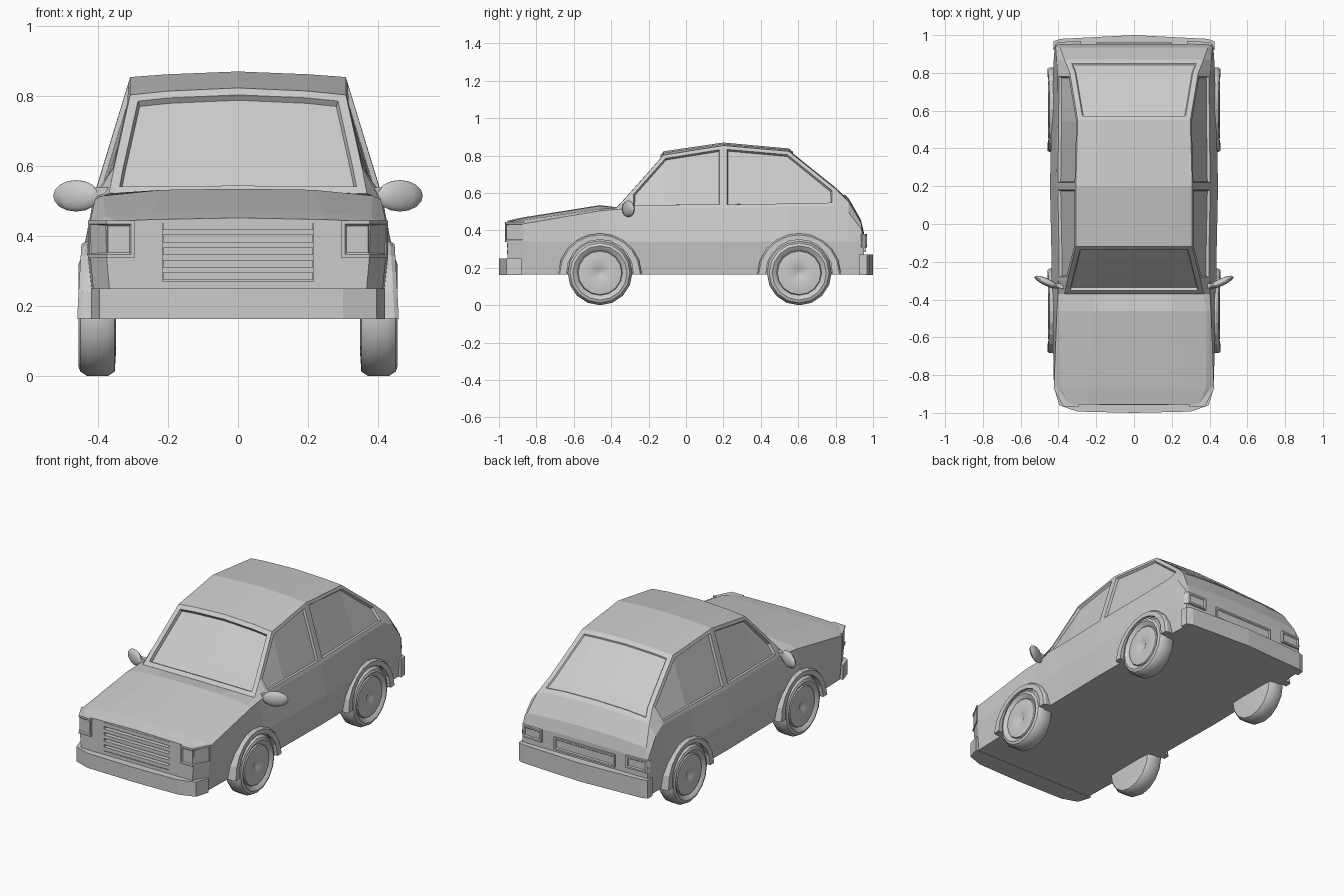
import bpy, bmesh, math
from mathutils import Matrix, Vector

if "Cube" in bpy.data.objects:
    bpy.data.objects.remove(bpy.data.objects["Cube"])


def finish(bm, name, mirror=False, smooth=False):
    bmesh.ops.recalc_face_normals(bm, faces=bm.faces)
    mesh = bpy.data.meshes.new(name)
    bm.to_mesh(mesh)
    bm.free()
    ob = bpy.data.objects.new(name, mesh)
    bpy.context.collection.objects.link(ob)
    if smooth:
        bpy.ops.object.select_all(action='DESELECT')
        ob.select_set(True)
        bpy.context.view_layer.objects.active = ob
        bpy.ops.object.shade_smooth_by_angle(angle=math.radians(35))
    if mirror:
        m = ob.modifiers.new("mirror", 'MIRROR')
        m.use_mirror_merge = False
    return ob


def loft(bm, rings):
    """Skin closed rings, cap both ends, return the face grid."""
    vs = [[bm.verts.new(p) for p in r] for r in rings]
    n = len(rings[0])
    grid = [[bm.faces.new((a[j], a[(j + 1) % n], b[(j + 1) % n], b[j])) for j in range(n)]
            for a, b in zip(vs, vs[1:])]
    bm.faces.new(vs[0])
    bm.faces.new(vs[-1])
    bmesh.ops.recalc_face_normals(bm, faces=bm.faces)
    return grid


def recess(bm, faces, margin, depth):
    bmesh.ops.inset_region(bm, faces=faces, thickness=margin, use_even_offset=True)
    bmesh.ops.inset_region(bm, faces=faces, thickness=0.005, depth=-depth, use_even_offset=True)


def prism(name, plan, z0, z1, mirror=False, panels=()):
    bm = bmesh.new()
    grid = loft(bm, [[(x, y, z) for x, y in plan] for z in (z0, z1)])
    if panels:
        recess(bm, [grid[0][j] for j in panels], 0.01, 0.006)
    return finish(bm, name, mirror)


def both_sides(half):
    return half + [(-x, y) for x, y in reversed(half) if x > 0]


def box(name, x0, x1, y0, y1, z0, z1, mirror=False):
    return prism(name, [(x0, y0), (x1, y0), (x1, y1), (x0, y1)], z0, z1, mirror)


# Body shell: y, sill x, flank x, belt x/z, roof edge x/z, crease x/z, centre z
stations = [
    (-.955, .36, .375, .378, .43, .345, .443, .25, .447, .452),
    (-.87, .405, .422, .424, .435, .38, .455, .245, .466, .47),
    (-.46, .415, .432, .408, .505, .385, .515, .215, .532, .535),
    (-.37, .417, .434, .402, .512, .368, .522, .205, .523, .524),
    (-.30, .418, .436, .402, .518, .353, .600, .20, .607, .608),
    (-.12, .42, .438, .404, .518, .308, .803, .20, .814, .823),
    (.20, .425, .445, .410, .520, .308, .854, .20, .862, .870),
    (.55, .42, .437, .406, .525, .298, .823, .20, .831, .838),
    (.80, .415, .428, .404, .530, .340, .622, .20, .634, .638),
    (.87, .413, .425, .410, .495, .368, .553, .20, .567, .571),
    (.935, .41, .420, .415, .410, .392, .443, .20, .455, .458),
    (.952, .405, .415, .408, .36, .39, .375, .20, .385, .386),
]
rings = []
for y, xs, xf, xb, zb, xe, ze, xc, zc, zt in stations:
    half = [(xs, .165), (xf, .34), (xb, zb), (xe, ze), (xc, zc), (0, zt)]
    rings.append([(x, y, z) for x, z in both_sides(half)])
bm = bmesh.new()
g = loft(bm, rings)
recess(bm, [g[i][j] for i in (3, 4) for j in range(3, 7)], 0.026, 0.018)   # windscreen
recess(bm, [g[i][j] for i in (7, 8) for j in range(3, 7)], 0.028, 0.007)   # rear window
for j in (2, 7):                                                          # side windows
    recess(bm, [g[4][j], g[5][j]], 0.02, 0.014)
    recess(bm, [g[6][j], g[7][j]], 0.02, 0.014)
body = finish(bm, "body")

# Grille opening and slats
cutter = box("grille_cutter", -.215, .215, -1.0, -.93, .27, .438)
cutter.hide_render = True
cutter.hide_viewport = True
cut = body.modifiers.new("grille_opening", 'BOOLEAN')
cut.object = cutter
cut.solver = 'EXACT'
for i in range(5):
    z = .285 + i * .036
    box(f"grille_slat_{i + 1}", -.214, .214, -.957, -.925, z - .011, z + .011)

# Bumpers
prism("front_bumper", both_sides([(.42, -.88), (.395, -.96), (.30, -.993), (0, -1.0)]), .163, .25)
prism("rear_bumper", both_sides([(.428, .925), (.425, .968), (.39, .98), (0, 1.0)]), .163, .272)

# Lamps and number plate
prism("headlight", [(.295, -.968), (.375, -.966), (.428, -.865), (.39, -.865), (.35, -.92), (.295, -.93)],
      .338, .444, True, (0, 1))
prism("taillight", [(.28, .968), (.405, .963), (.422, .94), (.40, .92), (.28, .92)], .308, .38, True, (0,))
prism("rear_plate", [(-.2, .962), (.2, .962), (.2, .93), (-.2, .93)], .285, .36, False, (0,))

# Wheels and arches
tyre = [(.015, .438), (.03, .447), (.085, .450), (.116, .446), (.120, .438), (.128, .446), (.145, .456),
        (.160, .450), (.173, .430), (.173, .372), (.160, .352), (.10, .348)]
for tag, yc in (("front", -.46), ("rear", .605)):
    bm = bmesh.new()
    n = 16
    loft(bm, [[(x, yc + r * math.cos(2 * math.pi * k / n), .173 + r * math.sin(2 * math.pi * k / n))
               for k in range(n)] for r, x in tyre])
    finish(bm, tag + "_wheel", True, True)

    bm = bmesh.new()
    arch = []
    for k in range(11):
        a = math.pi * k / 10
        c, s = math.cos(a), math.sin(a)
        xo = .459 - .012 * s
        ro = .212 + .012 * (1 - s)
        z0 = .165 if k in (0, 10) else .173
        arch.append([(x, yc + r * c, z0 + r * s)
                     for r, x in ((.178, .38), (.178, xo), (ro - .008, xo), (ro, xo - .012), (ro, .38))])
    loft(bm, arch)
    finish(bm, tag + "_wheel_arch", True)

# Door mirrors
bm = bmesh.new()
bmesh.ops.create_uvsphere(bm, u_segments=12, v_segments=8, radius=1)
bm.transform(Matrix.Translation((.462, -.308, .515)) @ Matrix.Rotation(math.radians(24), 4, 'Z')
             @ Matrix.Diagonal((.072, .02, .045, 1)))
finish(bm, "door_mirror", True, True)
prism("mirror_arm", [(.37, -.345), (.43, -.33), (.43, -.31), (.37, -.32)], .515, .538, True)
